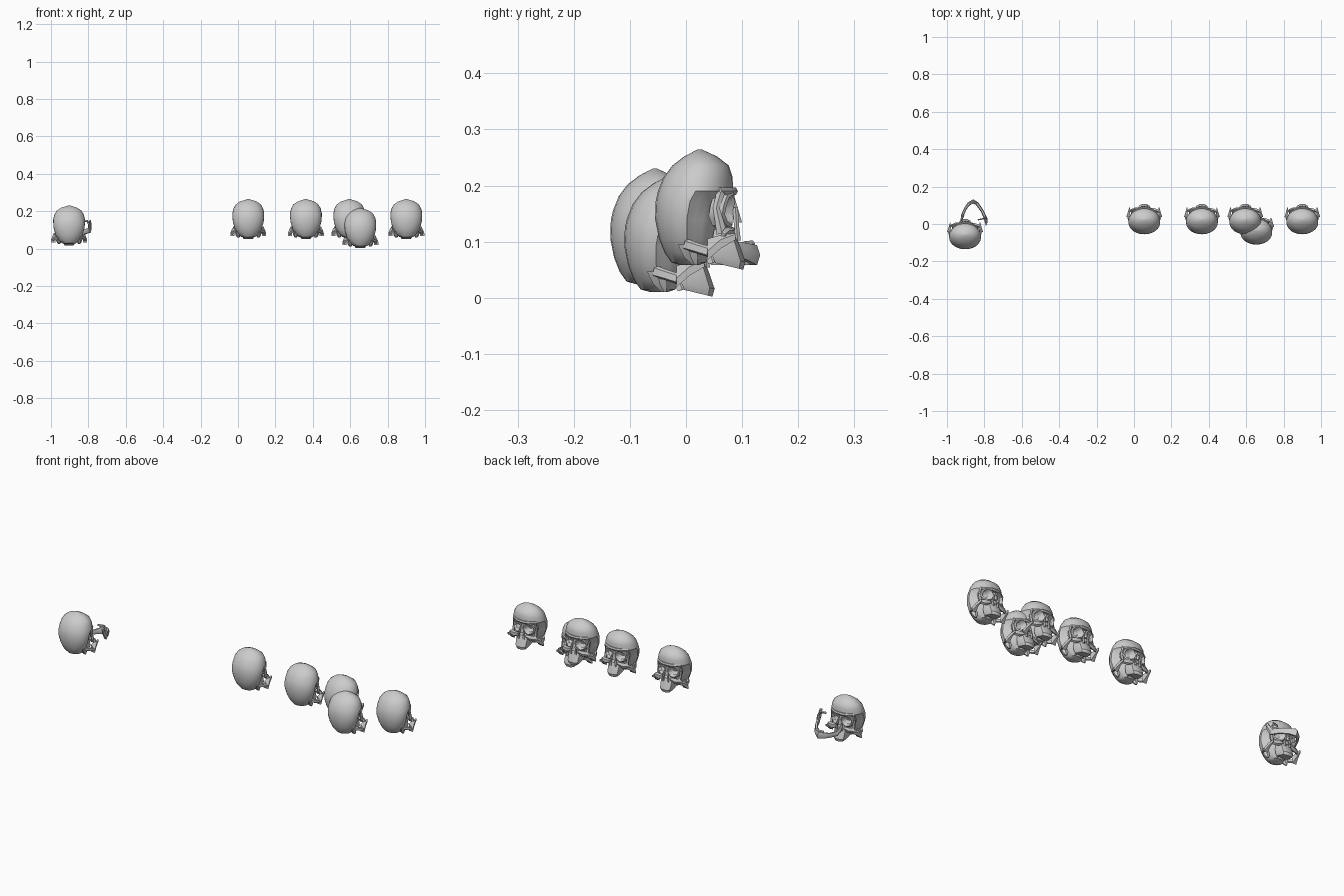
import bpy, bmesh
from math import sin, cos, pi
from mathutils import Vector


def loft(bm, rings, cap=(False, False)):
    """Skin a list of equal-length point rings."""
    vs = [[bm.verts.new(p) for p in r] for r in rings]
    n = len(vs[0])
    faces = []
    for a, b in zip(vs, vs[1:]):
        for i in range(n):
            j = (i + 1) % n
            faces.append(bm.faces.new((a[i], a[j], b[j], b[i])))
    if cap[0]:
        faces.append(bm.faces.new(vs[0][::-1]))
    if cap[1]:
        faces.append(bm.faces.new(vs[-1]))
    bmesh.ops.recalc_face_normals(bm, faces=faces)


def bar(bm, path, w=0.006, h=0.01, n=5):
    """Tapered low-poly bone following a path; points are (x, y, z, scale)."""
    pts = [Vector(p[:3]) for p in path]
    rings = []
    for i, p in enumerate(pts):
        t = (pts[min(i + 1, len(pts) - 1)] - pts[max(i - 1, 0)]).normalized()
        up = Vector((0, 0, 1)) if abs(t.z) < 0.8 else Vector((0, 1, 0))
        s = t.cross(up).normalized()
        u = s.cross(t)
        k = path[i][3]
        rings.append([p + s * cos(2 * pi * j / n) * w * k + u * sin(2 * pi * j / n) * h * k
                      for j in range(n)])
    loft(bm, rings, (True, True))


def make_mesh(bm, name):
    me = bpy.data.meshes.new(name)
    bm.to_mesh(me)
    bm.free()
    # smooth the rounded bone, keep hard edges
    for p in me.polygons:
        p.use_smooth = True
    me.set_sharp_from_angle(angle=0.6)
    return me


def add(name, me, loc):
    ob = bpy.data.objects.new(name, me)
    bpy.context.collection.objects.link(ob)
    ob.location = loc


bm = bmesh.new()

# braincase: rows of (z, half width, back y, front y), pinched at the temples
rows = [(0.058, 0.018, -0.008, 0.022), (0.063, 0.038, -0.026, 0.036),
        (0.080, 0.056, -0.038, 0.045), (0.105, 0.071, -0.048, 0.052),
        (0.140, 0.082, -0.055, 0.058), (0.172, 0.085, -0.054, 0.068),
        (0.190, 0.085, -0.050, 0.084), (0.215, 0.079, -0.040, 0.083),
        (0.236, 0.067, -0.024, 0.076), (0.252, 0.044, -0.003, 0.055),
        (0.264, 0.006, 0.020, 0.029)]
N = 24
rings = []
for z, w, yb, yf in rows:
    ring = []
    for i in range(N):
        a = 2 * pi * i / N
        pinch = 0.88 if z < 0.185 and 0.2 < sin(a) < 0.98 else 1
        ring.append((w * cos(a) * pinch, (yb + yf) / 2 + (yf - yb) / 2 * sin(a), z))
    rings.append(ring)
loft(bm, rings, (True, True))

for s in (-1, 1):
    # eye socket: rounded funnel swept back toward the temple
    rings = []
    for r, y in ((0.034, 0.062), (0.031, 0.084), (0.026, 0.086), (0.020, 0.068), (0.006, 0.056)):
        ring = []
        for i in range(10):
            a = 2 * pi * (i + 0.5) / 10
            dx, dz = r * cos(a), r * sin(a)
            ring.append((s * (0.034 + dx), y - 0.55 * max(dx, 0) - (0.12 * r if dz < 0 else 0),
                         0.157 + dz * 1.05))
        rings.append(ring)
    loft(bm, rings)
    # cheekbone
    bar(bm, [(s * 0.022, 0.083, 0.118, 0.9), (s * 0.048, 0.079, 0.112, 1.5),
             (s * 0.068, 0.072, 0.112, 1.3), (s * 0.080, 0.066, 0.108, 0.9)])
    # zygomatic arch: narrow at the cheek, flaring out and down to the rear
    loft(bm, [[(s * x, y, z) for x, z in ((x0, z1), (x1, z1 - d), (x1, z0), (x0, z0))]
              for y, x0, x1, z0, z1, d in ((0.088, 0.077, 0.081, 0.103, 0.115, 0.002),
                                           (0.062, 0.077, 0.088, 0.088, 0.112, 0.008),
                                           (0.038, 0.073, 0.096, 0.067, 0.105, 0.022))],
         (True, True))
    bar(bm, [(s * 0.086, 0.040, 0.082, 1), (s * 0.078, 0.015, 0.090, 1),
             (s * 0.066, 0.000, 0.095, 1.1)])
    # outer orbital pillar
    bar(bm, [(s * 0.062, 0.062, 0.188, 0.9), (s * 0.066, 0.054, 0.160, 0.7),
             (s * 0.064, 0.064, 0.115, 1.1)], 0.007, 0.009)
    # mastoid process
    loft(bm, [[(s * 0.054 + r * cos(a), 0.002 + 0.014 * k + r * sin(a), z)
               for a in [2 * pi * i / 6 for i in range(6)]]
              for k, r, z in ((0, 0.019, 0.095), (0.5, 0.014, 0.072), (1, 0.005, 0.058))],
         (True, True))
    # pterygoid plate behind the palate
    bar(bm, [(s * 0.016, 0.040, 0.09, 1), (s * 0.019, 0.048, 0.062, 0.7)], 0.004, 0.012, 4)
    # side of the nasal opening
    bar(bm, [(s * 0.007, 0.088, 0.160, 0.8), (s * 0.014, 0.090, 0.128, 0.8),
             (s * 0.014, 0.092, 0.102, 1)], 0.006, 0.006)

# brow ridge
bar(bm, [(x, 0.087 - 7 * x * x, 0.187 + 0.003 * (abs(x) > 0.01), 1)
         for x in (-0.064, -0.04, -0.015, 0.015, 0.04, 0.064)], 0.007, 0.008, 6)

# nasal bones
loft(bm, [[(-0.009, 0.076, 0.178), (0, 0.087, 0.178), (0.009, 0.076, 0.178)],
          [(-0.011, 0.085, 0.136), (0, 0.100, 0.134), (0.011, 0.085, 0.136)]], (True, True))

# upper jaw and tooth row, a broad U shape
loft(bm, [[(x * w, yb + (yf - yb) * t, z + dz * t) for x, t in
           ((-1, 0), (-1, 0.5), (-0.85, 0.85), (-0.4, 1), (0.4, 1), (0.85, 0.85), (1, 0.5), (1, 0))]
          for w, yb, yf, z, dz in ((0.034, 0.050, 0.086, 0.122, -0.004),
                                   (0.036, 0.046, 0.095, 0.096, 0.000),
                                   (0.034, 0.047, 0.106, 0.074, -0.010),
                                   (0.028, 0.052, 0.102, 0.062, -0.012))], (True, True))
skull_mesh = make_mesh(bm, "skull")

# skulls: one row of four plus two lower ones
spots = [(0.055, 0, 0), (0.363, 0, 0), (0.595, 0, 0), (0.900, 0, 0),
         (0.654, -0.055, -0.048), (-0.903, -0.080, -0.034)]
for i, p in enumerate(spots):
    add("skull_%d" % (i + 1), skull_mesh, p)

# loose lower jaw beside the left skull: curved body, rami and joint ends
bm = bmesh.new()
bar(bm, [(-0.790, 0.000, 0.150, 0.7), (-0.791, 0.012, 0.125, 1.0), (-0.793, 0.028, 0.098, 1.3),
         (-0.812, 0.070, 0.092, 1.1), (-0.838, 0.108, 0.082, 1.3), (-0.860, 0.121, 0.076, 1.6),
         (-0.882, 0.108, 0.073, 1.3), (-0.900, 0.085, 0.070, 1.0), (-0.916, 0.050, 0.070, 1.1),
         (-0.920, 0.030, 0.085, 0.9), (-0.925, 0.015, 0.110, 0.7)], 0.007, 0.013, 6)
bar(bm, [(-0.794, 0.032, 0.105, 1.1), (-0.797, 0.032, 0.130, 0.9), (-0.806, 0.028, 0.148, 0.7),
         (-0.835, 0.022, 0.148, 0.6)])
bar(bm, [(-0.914, 0.045, 0.080, 1.0), (-0.910, 0.042, 0.118, 0.5)])
# lower teeth
bar(bm, [(-0.842, 0.104, 0.096, 0.8), (-0.860, 0.118, 0.096, 0.9), (-0.878, 0.104, 0.090, 0.8)],
    0.006, 0.007)
add("lower_jaw", make_mesh(bm, "lower_jaw"), (0, 0, 0))
